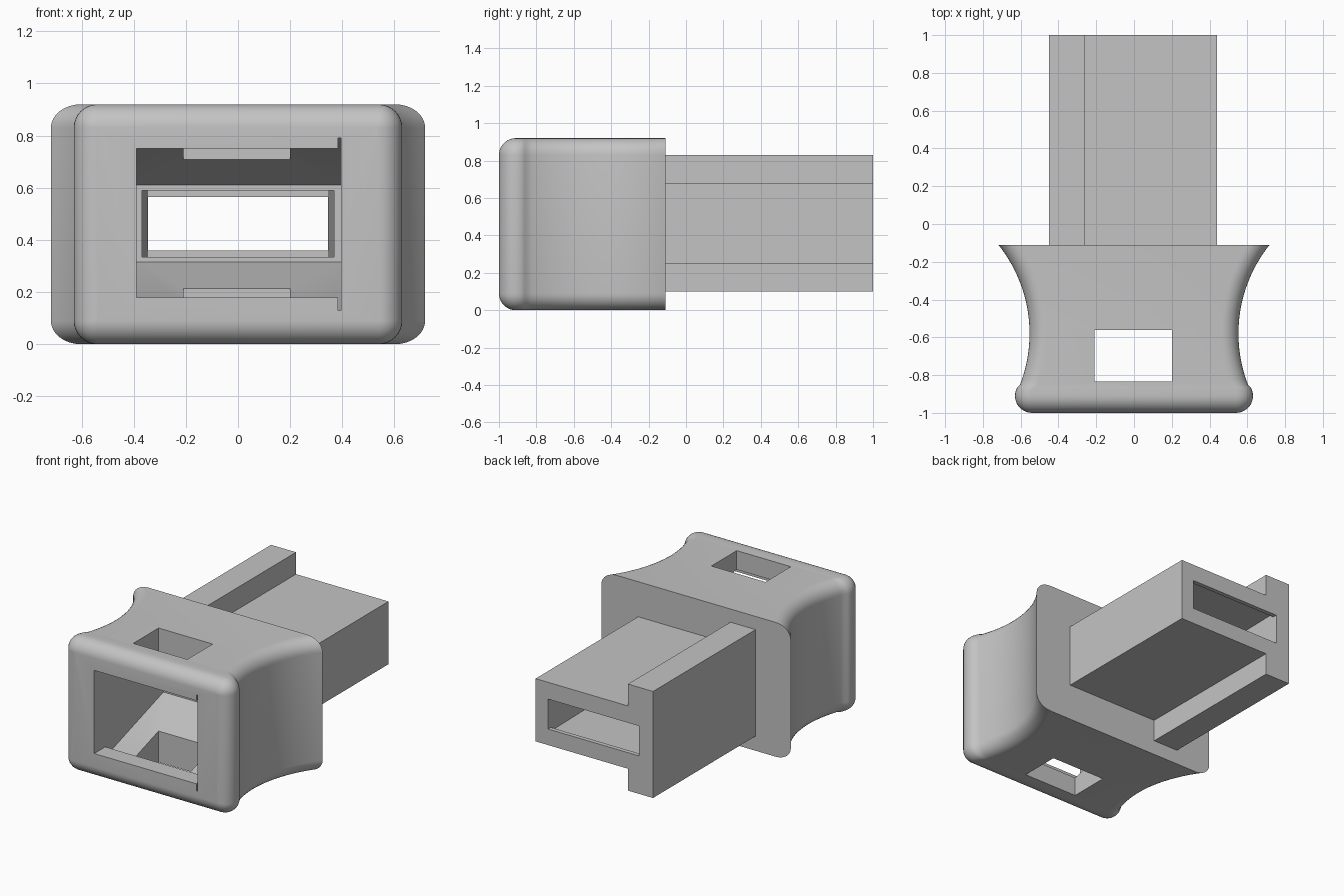
import bpy, bmesh, math

if "Cube" in bpy.data.objects:
    bpy.data.objects.remove(bpy.data.objects["Cube"], do_unlink=True)

grey = bpy.data.materials.new("plain grey")
grey.use_nodes = True
grey.diffuse_color = (0.55, 0.55, 0.55, 1)
grey.node_tree.nodes["Principled BSDF"].inputs["Base Color"].default_value = grey.diffuse_color


def loft(name, rings):
    """Skin a list of closed point rings and cap both ends."""
    bm = bmesh.new()
    loops = [[bm.verts.new(p) for p in ring] for ring in rings]
    for a, b in zip(loops, loops[1:]):
        for i in range(len(a)):
            j = (i + 1) % len(a)
            bm.faces.new((a[i], a[j], b[j], b[i]))
    bm.faces.new(loops[0][::-1])
    bm.faces.new(loops[-1])
    bmesh.ops.recalc_face_normals(bm, faces=bm.faces)
    mesh = bpy.data.meshes.new(name)
    bm.to_mesh(mesh)
    bm.free()
    obj = bpy.data.objects.new(name, mesh)
    bpy.context.collection.objects.link(obj)
    mesh.materials.append(grey)
    return obj


def rect(x0, x1, y, z0, z1):
    return [(x0, y, z0), (x1, y, z0), (x1, y, z1), (x0, y, z1)]


def box(name, x0, x1, y0, y1, z0, z1):
    return loft(name, [rect(x0, x1, y0, z0, z1), rect(x0, x1, y1, z0, z1)])


# Grip: rounded rectangles with a waisted outline
MID, FILLET, BACK, WAIST = 0.46, 0.09, -0.11, -0.58
ARC = 0.752


def section(y, w, h, rx, rz):
    ring = []
    for k, (sx, sz) in enumerate([(1, 1), (-1, 1), (-1, -1), (1, -1)]):
        for i in range(9):
            a = math.radians(90 * k + 90 * i / 8)
            ring.append((sx * (w - rx) + rx * math.cos(a), y,
                         MID + sz * (h - rz) + rz * math.sin(a)))
    return ring


sections = []
for i in range(13):  # rounded front edge
    a = math.radians(10 * i)
    bulge = max(math.sin(min(a, math.pi / 2)), 0.02)
    sections.append(section(-0.91 - FILLET * math.cos(a), 0.54 + FILLET * math.sin(a),
                            MID - FILLET + FILLET * bulge, FILLET * bulge, FILLET * bulge))
STEPS = 28
for i in range(STEPS + 1):  # concave finger hollow
    y = -0.85 + (BACK + 0.85) * i / STEPS
    d = y - WAIST
    drop = math.sqrt(ARC * ARC - d * d)
    sections.append(section(y, 0.553 + ARC - drop, MID, FILLET * ARC / drop, FILLET))
grip = loft("grip", sections)

# Stem: flat tongue with a tall rail along one side
outline = [(-0.45, 0.10), (-0.26, 0.10), (-0.26, 0.25), (0.44, 0.25),
           (0.44, 0.68), (-0.26, 0.68), (-0.26, 0.83), (-0.45, 0.83)]
stem = loft("stem", [[(x, y, z) for x, z in outline] for y in (BACK, 1)])

# Cutters: mouth, slit, funnel cavity, tunnel, end opening and window
L, R = -0.39, 0.395
funnel = [(-0.88, 0.13), (-0.82, 0.13), (-0.25, 0.315),
          (-0.25, 0.61), (-0.82, 0.79), (-0.88, 0.79)]
cutters = [
    loft("funnel_cutter", [[(x, y, z) for y, z in funnel] for x in (L, R)]),
    box("mouth_cutter", L, R, -1.1, -0.85, 0.18, 0.75),
    box("slit_cutter", 0.384, R, -1.1, -0.85, 0.13, 0.79),
    box("window_cutter", -0.21, 0.20, -0.835, -0.56, -0.1, 1.1),
    loft("tunnel_cutter", [rect(-0.37, 0.37, -0.3, 0.335, 0.59),
                           rect(-0.345, 0.345, 0.97, 0.335, 0.59)]),
    box("end_cutter", -0.345, 0.345, 0.9, 1.1, 0.36, 0.565),
]


def carve(obj, tools):
    bpy.context.view_layer.objects.active = obj
    for tool in tools:
        mod = obj.modifiers.new(tool.name, 'BOOLEAN')
        mod.operation = 'DIFFERENCE'
        mod.solver = 'EXACT'
        mod.object = tool
        bpy.ops.object.modifier_apply(modifier=mod.name)


carve(grip, cutters[:5])
carve(stem, cutters[4:])
for tool in cutters:
    bpy.data.objects.remove(tool, do_unlink=True)

bpy.ops.object.select_all(action='DESELECT')
for obj in (grip, stem):
    obj.select_set(True)
bpy.context.view_layer.objects.active = grip
bpy.ops.object.shade_smooth_by_angle(angle=math.radians(30))
